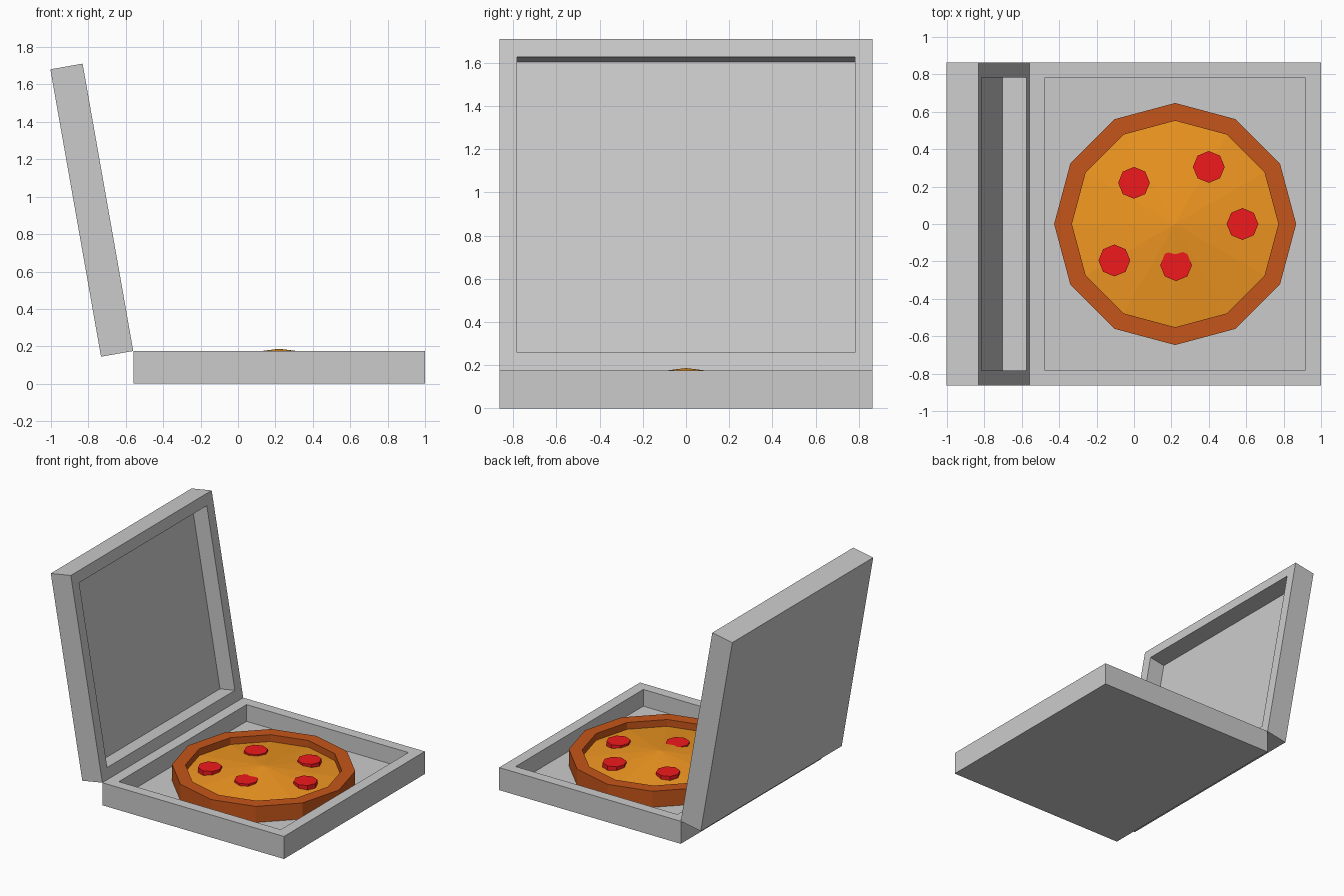
import bpy, bmesh
from math import radians, cos, sin, tau
from mathutils import Matrix, Vector

if "Cube" in bpy.data.objects:
    bpy.data.objects.remove(bpy.data.objects["Cube"])

L, HALF_W, H, DEPTH = 1.56, 0.864, 0.175, 0.13   # tray length, half width, height, recess
WALL_X, WALL_Y = 0.085, 0.081
HINGE_X = -0.56
CENTRE = Vector((0.22, 0, 0))                    # pizza centre
FLOOR = H - DEPTH


def paint(name, rgb):
    mat = bpy.data.materials.new(name)
    mat.diffuse_color = (*rgb, 1)
    mat.use_nodes = True
    mat.node_tree.nodes["Principled BSDF"].inputs["Base Color"].default_value = mat.diffuse_color
    return mat


def finish(name, bm, mat=None):
    bmesh.ops.recalc_face_normals(bm, faces=bm.faces[:])
    mesh = bpy.data.meshes.new(name)
    bm.to_mesh(mesh)
    bm.free()
    obj = bpy.data.objects.new(name, mesh)
    bpy.context.collection.objects.link(obj)
    if mat:
        mesh.materials.append(mat)
    return obj


def tray(name, matrix):
    """Open box with its hinge edge at x = 0 and the opening upward."""
    bm = bmesh.new()
    bmesh.ops.create_cube(bm, size=1)
    bmesh.ops.scale(bm, vec=(L, 2 * HALF_W, H), verts=bm.verts[:])
    bmesh.ops.translate(bm, vec=(L / 2, 0, H / 2), verts=bm.verts[:])
    top = max(bm.faces, key=lambda f: f.calc_center_median().z)
    # rim, then recess
    top = bmesh.ops.extrude_discrete_faces(bm, faces=[top])["faces"][0]
    for v in top.verts:
        v.co.x += WALL_X if v.co.x < L / 2 else -WALL_X
        v.co.y += WALL_Y if v.co.y < 0 else -WALL_Y
    top = bmesh.ops.extrude_discrete_faces(bm, faces=[top])["faces"][0]
    bmesh.ops.translate(bm, vec=(0, 0, -DEPTH), verts=top.verts[:])
    bm.transform(matrix)
    return finish(name, bm)


def ring(name, profile, sides, mat):
    """Closed (radius, z) profile turned around the pizza centre."""
    bm = bmesh.new()
    loops = [[bm.verts.new(CENTRE + Vector((r * cos(tau * i / sides), r * sin(tau * i / sides), z)))
              for r, z in profile] for i in range(sides)]
    n = len(profile)
    for i in range(sides):
        a, b = loops[i], loops[(i + 1) % sides]
        for j in range(n):
            k = (j + 1) % n
            bm.faces.new((a[j], b[j], b[k], a[k]))
    return finish(name, bm, mat)


def cone(name, centre, z0, z1, r0, r1, sides, mat):
    """Cone or disc with a corner on the +x axis."""
    bm = bmesh.new()
    bmesh.ops.create_cone(bm, cap_ends=True, segments=sides, radius1=r0, radius2=r1, depth=z1 - z0)
    first = bm.verts[:][0].co
    turn = Matrix.Rotation(-Vector((1, 0)).angle_signed(first.xy) * -1, 4, 'Z')
    bm.transform(Matrix.Translation((centre[0], centre[1], (z0 + z1) / 2)) @ turn)
    bmesh.ops.remove_doubles(bm, verts=bm.verts[:], dist=1e-5)
    return finish(name, bm, mat)


# box base and opened lid
tray("box_base", Matrix.Translation((HINGE_X, 0, 0)))
tray("box_lid", Matrix.Translation((HINGE_X, 0, H))
     @ Matrix.Rotation(radians(-100), 4, 'Y')
     @ Matrix.Translation((0, 0, H))
     @ Matrix.Rotation(radians(180), 4, 'X'))

# pizza
crust_mat = paint("crust_brown", (0.56, 0.09, 0.01))
cheese_mat = paint("cheese_orange", (0.88, 0.31, 0.015))
red_mat = paint("sausage_red", (0.87, 0.01, 0.012))

ring("crust", [(0.647, FLOOR), (0.647, 0.17), (0.552, 0.17), (0.552, FLOOR)], 12, crust_mat)
cone("cheese", CENTRE, 0.117, 0.187, 0.552, 0, 12, cheese_mat)

# sausage slices
for i, spot in enumerate([(0, 0.22), (0.40, 0.305), (0.58, 0), (-0.105, -0.195), (0.225, -0.22)]):
    cone(f"sausage_slice_{i + 1}", spot, 0.12, 0.1665, 0.085, 0.085, 8, red_mat)
